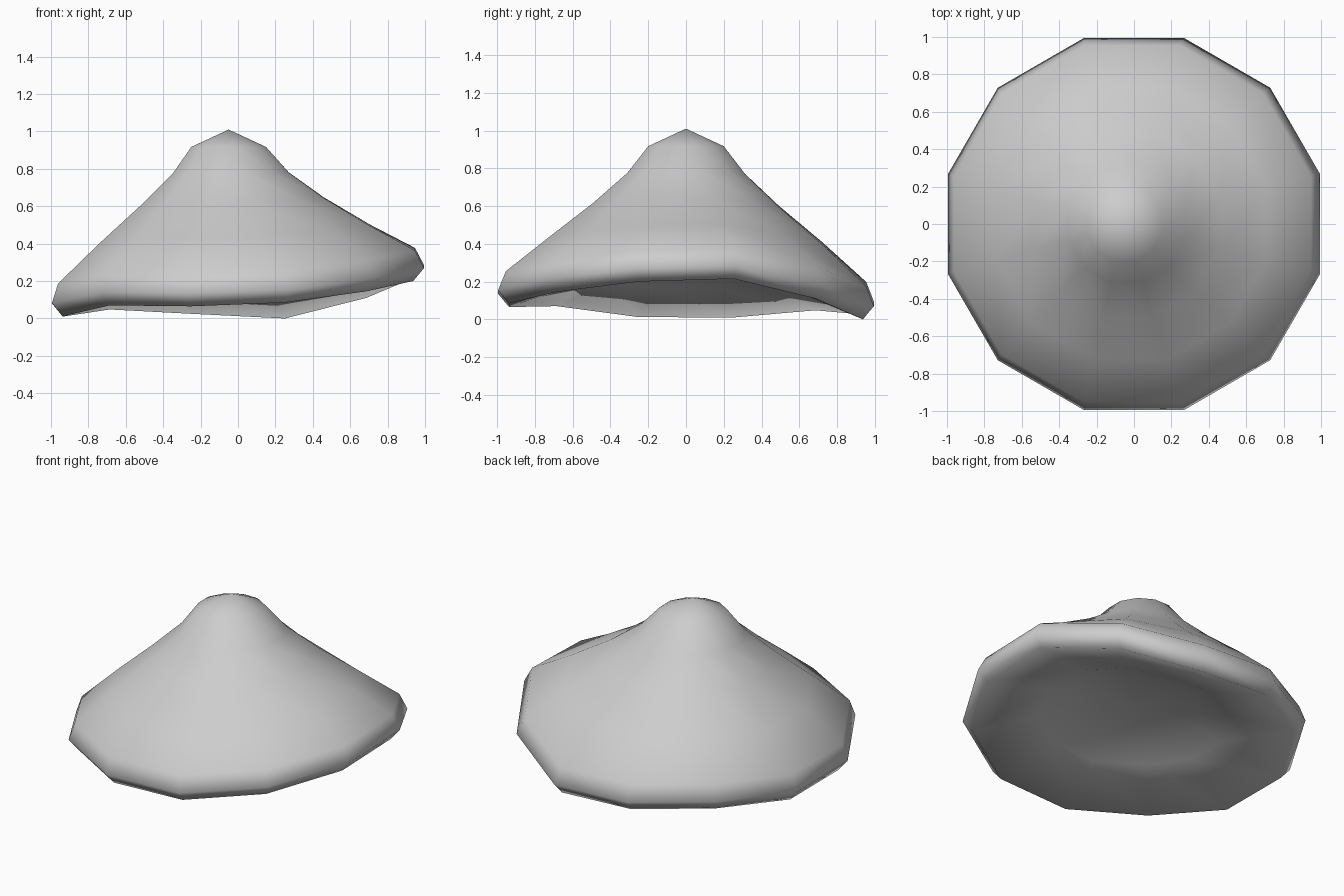
import bpy, bmesh
from math import cos, sin, radians

if "Cube" in bpy.data.objects:
    bpy.data.objects.remove(bpy.data.objects["Cube"])

SIDES = 12
# Wavy height of the lower rim, counter-clockwise from the left side
wave = [0.215, 0.11, 0.0, 0.025, 0.048, 0.01, 0.012, 0.07, 0.065, 0.085, 0.145, 0.2]
MEAN = sum(wave) / SIDES

# Rings from crown to underside: radius, x offset, mean height, share of the rim wave
rings = [
    (0.207, -0.05, 0.917, 0.0),
    (0.322, -0.04, 0.775, 0.05),
    (0.51, -0.035, 0.615, 0.25),
    (0.75, -0.018, 0.435, 0.5),
    (0.988, -0.008, MEAN + 0.17, 0.94),  # upper rim edge
    (1.03, 0.0, MEAN + 0.07, 1.0),       # widest rim edge
    (0.97, 0.0, MEAN, 1.0),              # lower rim edge
    (0.57, 0.0, 0.195, 0.4),             # lip of the head hollow
    (0.43, 0.0, 0.25, 0.3),              # top of the head hollow
]

# Straw hat: loft the rings and close both ends with a fan
bm = bmesh.new()
loops = []
for radius, offset, height, share in rings:
    loop = []
    for i, w in enumerate(wave):
        a = radians(15 + 30 * i)
        loop.append(bm.verts.new((offset + radius * cos(a), radius * sin(a),
                                  height + share * (w - MEAN))))
    loops.append(loop)

crown = bm.verts.new((-0.05, 0, 1.01))
hollow = bm.verts.new((0, 0, 0.265))
for i in range(SIDES):
    j = (i + 1) % SIDES
    bm.faces.new((crown, loops[0][i], loops[0][j]))
    bm.faces.new((hollow, loops[-1][j], loops[-1][i]))
    for upper, lower in zip(loops, loops[1:]):
        bm.faces.new((upper[i], lower[i], lower[j], upper[j]))

bmesh.ops.recalc_face_normals(bm, faces=bm.faces)
for face in bm.faces:
    face.smooth = True
mesh = bpy.data.meshes.new("conical_hat")
bm.to_mesh(mesh)
bm.free()

hat = bpy.data.objects.new("conical_hat", mesh)
bpy.context.collection.objects.link(hat)

# Single plain colour
mat = bpy.data.materials.new("light_grey")
mat.use_nodes = True
grey = (0.61, 0.61, 0.61, 1)
mat.diffuse_color = grey
for node in mat.node_tree.nodes:
    if node.type == "BSDF_PRINCIPLED":
        node.inputs["Base Color"].default_value = grey
mesh.materials.append(mat)
